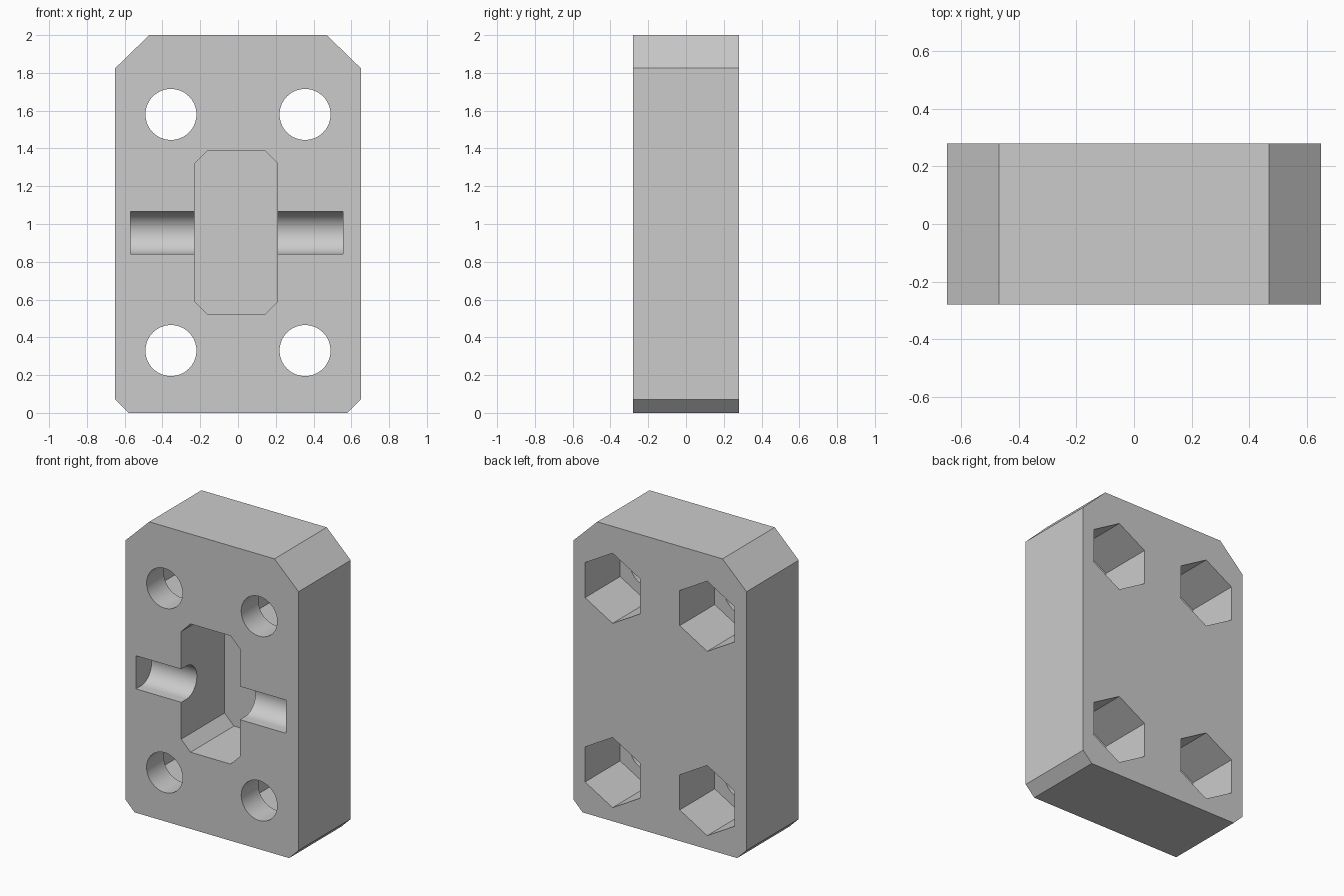
import bpy, bmesh
from math import cos, sin, pi, radians
from mathutils import Vector

cube = bpy.data.objects.get("Cube")
if cube:
    bpy.data.objects.remove(cube, do_unlink=True)

grey = bpy.data.materials.new("grey")
grey.use_nodes = True
colour = (0.6, 0.6, 0.6, 1)
grey.diffuse_color = colour
grey.node_tree.nodes["Principled BSDF"].inputs["Base Color"].default_value = colour

FRONT, BACK, OVER = -0.28, 0.28, 0.1


def prism(name, profile, lo, hi, axis="y"):
    """Extrude a flat profile along y (points are x, z) or along x (points are y, z)."""
    place = (lambda p, t: (p[0], t, p[1])) if axis == "y" else (lambda p, t: (t, p[0], p[1]))
    bm = bmesh.new()
    face = bm.faces.new([bm.verts.new(place(p, lo)) for p in profile])
    moved = bmesh.ops.extrude_face_region(bm, geom=[face])["geom"]
    shift = Vector(place((0, 0), hi - lo))
    bmesh.ops.translate(bm, vec=shift, verts=[v for v in moved if isinstance(v, bmesh.types.BMVert)])
    bmesh.ops.recalc_face_normals(bm, faces=bm.faces)
    mesh = bpy.data.meshes.new(name)
    bm.to_mesh(mesh)
    bm.free()
    mesh.materials.append(grey)
    obj = bpy.data.objects.new(name, mesh)
    bpy.context.collection.objects.link(obj)
    return obj


def arc(cx, cz, r, n, start=0.0, sweep=2 * pi, closed=True):
    steps = n if closed else n - 1
    return [(cx + r * cos(start + sweep * i / steps), cz + r * sin(start + sweep * i / steps))
            for i in range(n)]


def chamfered(x0, x1, z0, z1, low, top):
    """Rectangle with cut corners; low and top are the (x, z) cut sizes."""
    return [(x0 + low[0], z0), (x1 - low[0], z0), (x1, z0 + low[1]), (x1, z1 - top[1]),
            (x1 - top[0], z1), (x0 + top[0], z1), (x0, z1 - top[1]), (x0, z0 + low[1])]


# Main block with bevelled corners
block = prism("block", chamfered(-0.65, 0.65, 0, 2, (0.07, 0.07), (0.18, 0.175)), FRONT, BACK)
cutters = []

# Bolt holes from the front, hexagonal nut pockets from the back
for x in (-0.355, 0.355):
    for z in (0.33, 1.58):
        cutters.append(prism("bolt_hole", arc(x, z, 0.135, 64), FRONT - OVER, BACK + OVER))
        cutters.append(prism("nut_pocket", arc(x, z, 0.238, 6, pi / 6), -0.095, BACK + OVER))

# Central blind pocket
cutters.append(prism("centre_pocket", chamfered(-0.23, 0.21, 0.52, 1.39, (0.07, 0.07), (0.07, 0.07)),
                     FRONT - OVER, 0.185))

# Round-bottomed channel across the front
r, mid = 0.1125, 0.9525
channel = [(FRONT - OVER, mid - r)] + arc(FRONT + 0.055, mid, r, 33, -pi / 2, pi, False)
channel.append((FRONT - OVER, mid + r))
cutters.append(prism("pin_channel", channel, -0.57, 0.555, "x"))

bpy.context.view_layer.objects.active = block
for cutter in cutters:
    cutter.hide_render = True
    mod = block.modifiers.new("cut", "BOOLEAN")
    mod.operation, mod.solver, mod.object = "DIFFERENCE", "EXACT", cutter
    bpy.ops.object.modifier_apply(modifier=mod.name)
    bpy.data.objects.remove(cutter, do_unlink=True)

for obj in bpy.context.selected_objects:
    obj.select_set(False)
block.select_set(True)
bpy.ops.object.shade_smooth_by_angle(angle=radians(30))
